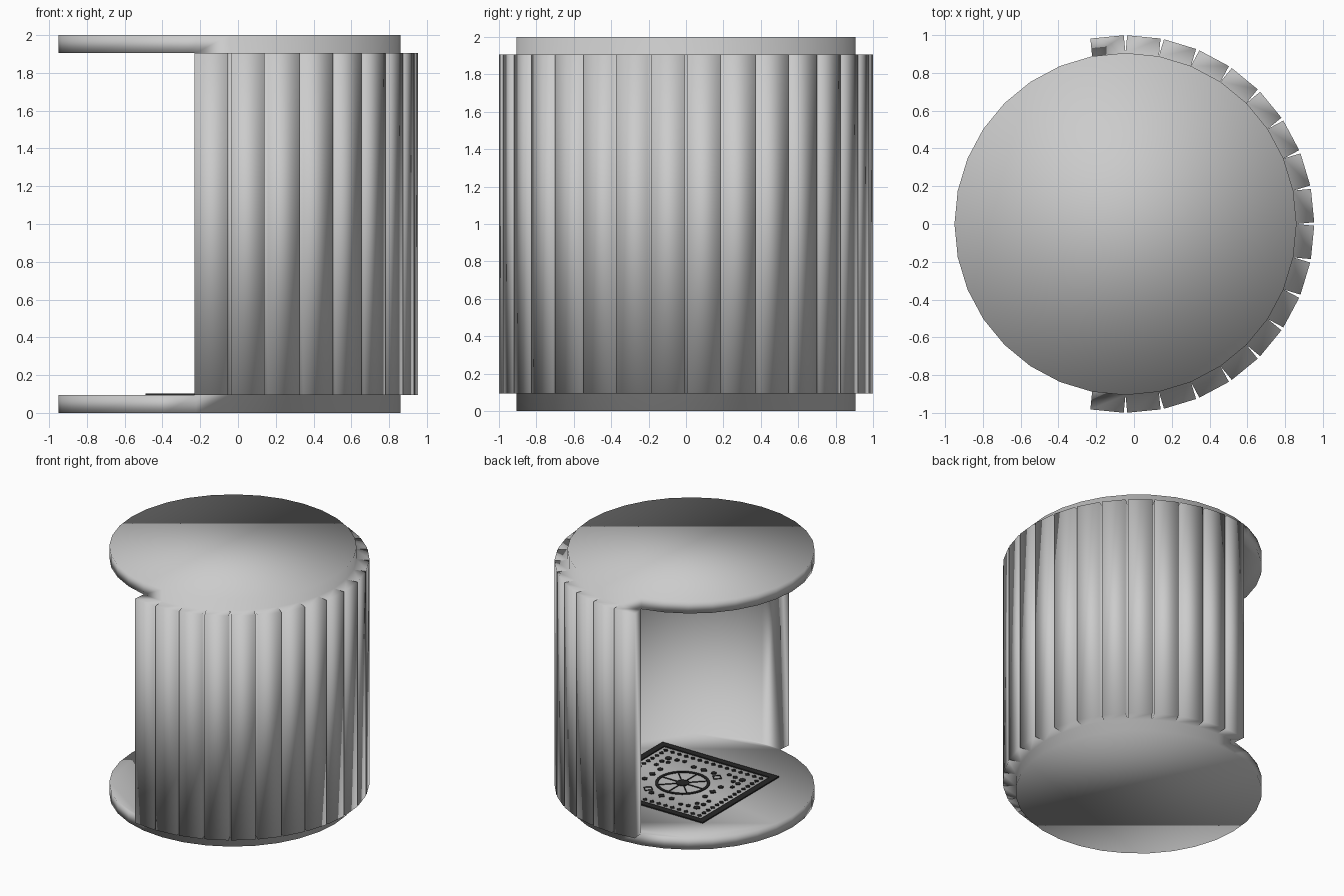
import bpy, bmesh, math
from mathutils import Vector

if "Cube" in bpy.data.objects:
    bpy.data.objects.remove(bpy.data.objects["Cube"])

N, R, T, H, CX = 32, 0.905, 0.094, 2.0, -0.045
Z1, Z2 = T, H - T
END = 9                      # wall covers ring vertices -9..9


def material(name, v):
    m = bpy.data.materials.new(name)
    m.diffuse_color = (v, v, v, 1)
    m.use_nodes = True
    m.node_tree.nodes["Principled BSDF"].inputs["Base Color"].default_value = m.diffuse_color
    return m


grey = material("light_grey", 0.6)
black = material("black", 0.02)


def finish(bm, name, mat, smooth):
    bmesh.ops.recalc_face_normals(bm, faces=bm.faces)
    for f in bm.faces:
        f.smooth = smooth
    me = bpy.data.meshes.new(name)
    bm.to_mesh(me)
    bm.free()
    me.materials.append(mat)
    ob = bpy.data.objects.new(name, me)
    bpy.context.collection.objects.link(ob)
    return ob


# Shelter: two discs joined by a curved wall of outward-extruded slats
bm = bmesh.new()


def point(k, z):
    a = 2 * math.pi * k / N
    return Vector((CX + R * math.cos(a), R * math.sin(a), z))


ks = range(-N // 2, N // 2)
ring = [{k: bm.verts.new(point(k, z)) for k in ks} for z in (0, Z1, Z2, H)]
# the inner skin has its own vertices behind the wall
inner = [{k: bm.verts.new(point(k, z)) if abs(k) < END else r[k] for k in ks}
         for z, r in ((Z1, ring[1]), (Z2, ring[2]))]


def nxt(k):
    return k + 1 if k + 1 < N // 2 else -N // 2


for lo, hi in ((0, 1), (2, 3)):          # disc rims
    for k in ks:
        j = nxt(k)
        bm.faces.new((ring[lo][k], ring[lo][j], ring[hi][j], ring[hi][k]))
for r, flip in ((ring[0], True), (inner[0], False), (inner[1], True), (ring[3], False)):
    loop = [r[k] for k in ks]
    bm.faces.new(loop[::-1] if flip else loop)

for k in range(-END, END):               # slats and inner wall
    a = 2 * math.pi * (k + 0.5) / N
    out = Vector((math.cos(a), math.sin(a), 0)) * T
    base = [ring[1][k], ring[1][k + 1], ring[2][k + 1], ring[2][k]]
    front = [bm.verts.new(v.co + out) for v in base]
    bm.faces.new(front)
    for i in range(4):
        j = (i + 1) % 4
        bm.faces.new((base[i], base[j], front[j], front[i]))
    bm.faces.new((inner[0][k + 1], inner[0][k], inner[1][k], inner[1][k + 1]))
finish(bm, "shelter_shell", grey, True)

# Rug: thin dark plates lying on the floor
RX, RHX, RHY, ZR = 0.03, 0.52, 0.487, Z1


def band(bm, outer, hole, h):
    """Flat raised frame between two matching loops."""
    n = len(outer)
    rows = [[bm.verts.new((x, y, z)) for x, y in lp]
            for lp, z in ((outer, ZR), (outer, ZR + h), (hole, ZR + h), (hole, ZR))]
    for a, b in zip(rows, rows[1:]):
        for i in range(n):
            j = (i + 1) % n
            bm.faces.new((a[i], a[j], b[j], b[i]))


def plate(bm, pts, h):
    lo = [bm.verts.new((x, y, ZR)) for x, y in pts]
    hi = [bm.verts.new((x, y, ZR + h)) for x, y in pts]
    bm.faces.new(hi)
    for i in range(len(pts)):
        j = (i + 1) % len(pts)
        bm.faces.new((lo[i], lo[j], hi[j], hi[i]))


def rect(hx, hy):
    return [(RX + sx * hx, sy * hy) for sx, sy in ((-1, -1), (1, -1), (1, 1), (-1, 1))]


def poly(x, y, r, n, turn=0.0):
    return [(RX + x + r * math.cos(2 * math.pi * i / n + turn),
             y + r * math.sin(2 * math.pi * i / n + turn)) for i in range(n)]


bm = bmesh.new()
band(bm, rect(RHX, RHY), rect(RHX - 0.05, RHY - 0.05), 0.009)
finish(bm, "rug_border", black, False)

# Medallion: ring, hub and spokes
bm = bmesh.new()
band(bm, poly(0, 0, 0.2, 32), poly(0, 0, 0.18, 32), 0.006)
plate(bm, poly(0, 0, 0.05, 12), 0.006)
for i in range(8):
    a = math.pi * i / 4
    c, s, w = math.cos(a), math.sin(a), 0.003
    plate(bm, [(RX + c * d - s * e, s * d + c * e)
               for d, e in ((0.045, -w), (0.185, -w), (0.185, w), (0.045, w))], 0.005)
finish(bm, "rug_medallion", black, False)

# Dotted rows inside the border
bm = bmesh.new()
hx, hy, n = RHX - 0.095, RHY - 0.095, 14
for s in (-1, 1):
    for i in range(n):
        t = -1 + 2 * i / n
        plate(bm, poly(s * t * hx, -s * hy, 0.019, 4), 0.006)
        plate(bm, poly(s * hx, s * t * hy, 0.019, 4), 0.006)
finish(bm, "rug_dots", black, False)

# Scattered motifs, mirrored into the four corners
bm = bmesh.new()
motifs = [(0.33, 0.29, 0.026), (0.26, 0.3, 0.02), (0.34, 0.22, 0.02),
          (0.29, 0.23, 0.018), (0.2, 0.31, 0.018), (0.34, 0.15, 0.018),
          (0.27, 0.1, 0.022), (0.09, 0.27, 0.022)]
for sx in (-1, 1):
    for sy in (-1, 1):
        for x, y, r in motifs:
            plate(bm, poly(sx * x, sy * y, r, 6), 0.006)
    for x, y in ((0.27, 0), (0, 0.27)):
        plate(bm, poly(sx * x, sx * y, 0.028, 4), 0.006)
    # hollow diamonds
    band(bm, poly(sx * 0.15, sx * 0.225, 0.042, 4), poly(sx * 0.15, sx * 0.225, 0.035, 4), 0.005)
finish(bm, "rug_motifs", black, False)
